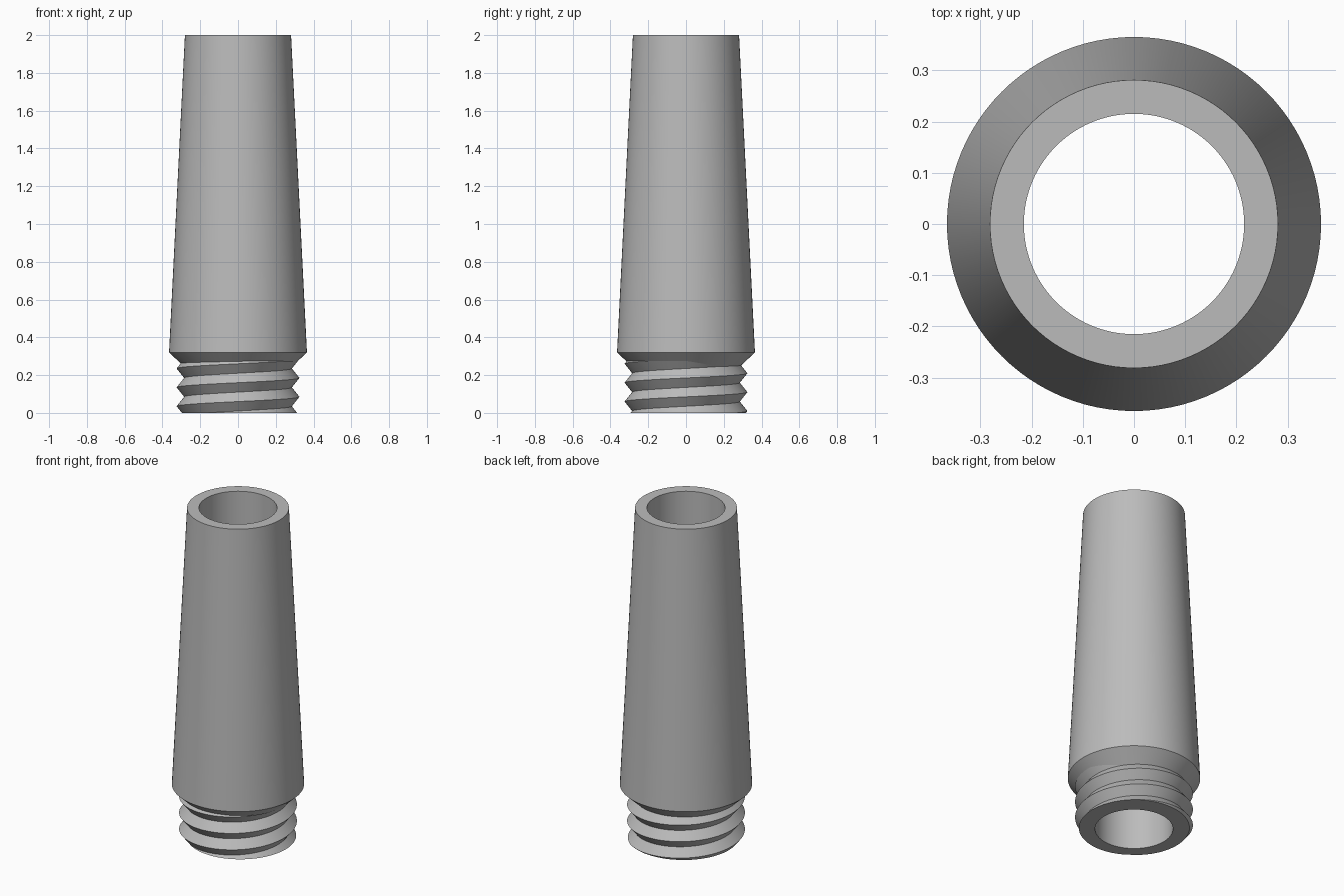
import bpy, bmesh, math

cube = bpy.data.objects.get("Cube")
if cube:
    bpy.data.objects.remove(cube)

SEGMENTS = 96
BORE = 0.215      # inner radius of the tube
ROOT, CREST = 0.285, 0.325
PITCH = 0.1

grey = bpy.data.materials.new("plain_grey")
grey.use_nodes = True
colour = (0.5, 0.5, 0.5, 1)
grey.diffuse_color = colour
grey.node_tree.nodes["Principled BSDF"].inputs["Base Color"].default_value = colour


def polar(radius, step, z):
    angle = math.tau * step / SEGMENTS
    return (radius * math.cos(angle), radius * math.sin(angle), z)


def finish(name, bm):
    bmesh.ops.recalc_face_normals(bm, faces=bm.faces)
    mesh = bpy.data.meshes.new(name)
    bm.to_mesh(mesh)
    bm.free()
    obj = bpy.data.objects.new(name, mesh)
    bpy.context.collection.objects.link(obj)
    mesh.materials.append(grey)
    bpy.ops.object.select_all(action='DESELECT')
    obj.select_set(True)
    bpy.context.view_layer.objects.active = obj
    bpy.ops.object.shade_smooth_by_angle(angle=math.radians(30))


# Tapered sleeve: bore, top rim, tapering outside and the bevel below it
profile = [(BORE, 0), (BORE, 2), (0.281, 2), (0.365, 0.32), (ROOT, 0.245)]
bm = bmesh.new()
rings = [[bm.verts.new(polar(r, s, z)) for s in range(SEGMENTS)] for r, z in profile]
for low, high in zip(rings, rings[1:]):
    for s in range(SEGMENTS):
        t = (s + 1) % SEGMENTS
        bm.faces.new((low[s], low[t], high[t], high[s]))
finish("tapered_sleeve", bm)

# Screw thread: one continuous V-shaped helix, trimmed flat at both ends
bm = bmesh.new()
steps = range(-3 * SEGMENTS, 3 * SEGMENTS)
crest, root = [], []
for s in steps:
    z = 0.085 + PITCH * s / SEGMENTS
    crest.append(bm.verts.new(polar(CREST, s, z)))
    root.append(bm.verts.new(polar(ROOT, s, z + PITCH / 2)))
for i in range(len(steps) - SEGMENTS - 1):
    j = i + SEGMENTS
    bm.faces.new((crest[i], crest[i + 1], root[i + 1], root[i]))
    bm.faces.new((root[i], root[i + 1], crest[j + 1], crest[j]))
for height, normal in ((0, -1), (0.275, 1)):
    bmesh.ops.bisect_plane(bm, geom=bm.verts[:] + bm.edges[:] + bm.faces[:],
                           plane_co=(0, 0, height), plane_no=(0, 0, normal),
                           clear_outer=True)

# Flat end ring between the bore and the thread
end_edges = [e for e in bm.edges if e.is_boundary
             and all(abs(v.co.z) < 1e-4 for v in e.verts)]
inner = [bm.verts.new(polar(BORE, s, 0)) for s in range(SEGMENTS)]
inner_edges = [bm.edges.new((inner[s - 1], inner[s])) for s in range(SEGMENTS)]
bmesh.ops.bridge_loops(bm, edges=end_edges + inner_edges)
finish("screw_thread", bm)
